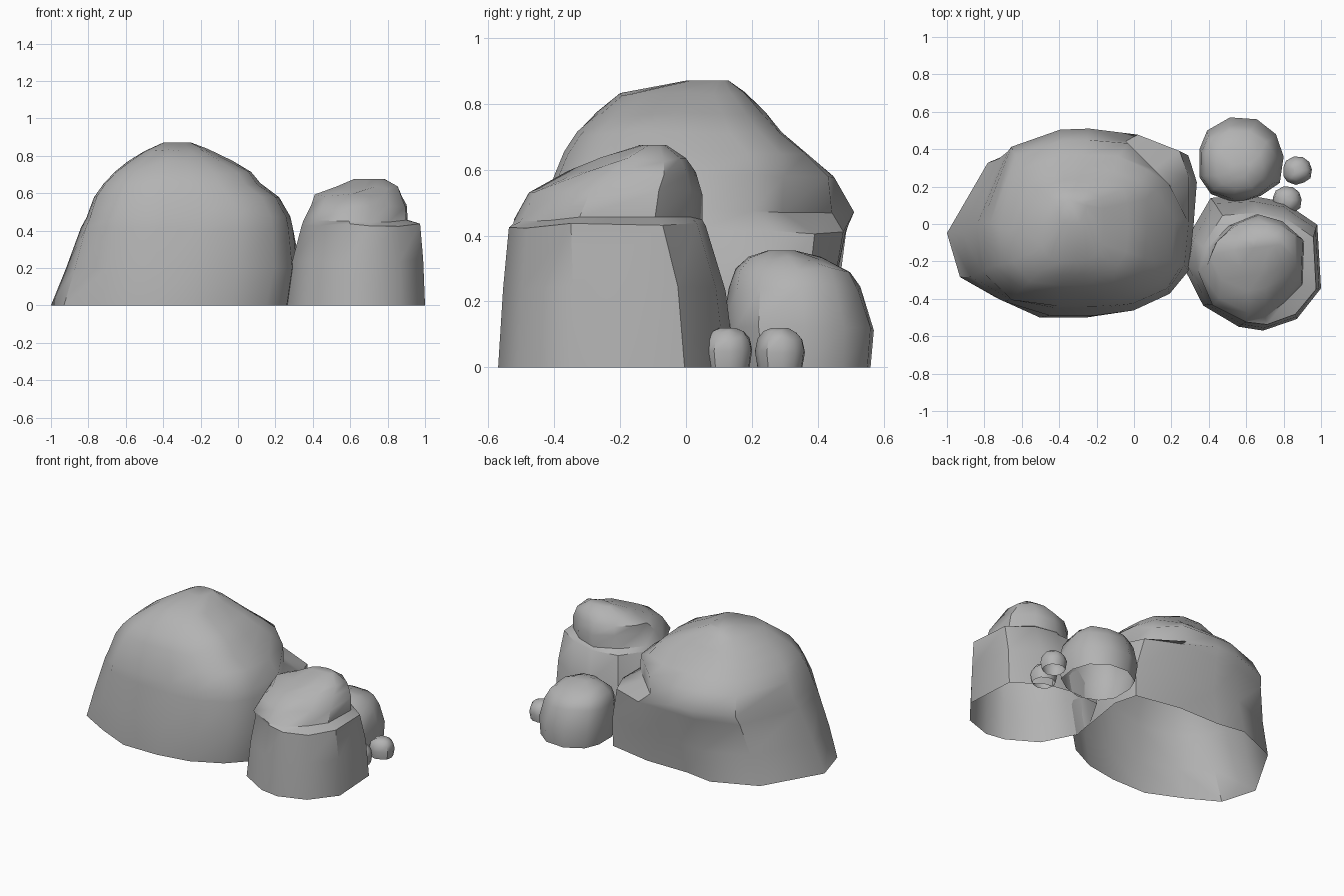
import bpy, bmesh, random
from math import radians

random.seed(4)
cube = bpy.data.objects.get("Cube")
if cube:
    bpy.data.objects.remove(cube, do_unlink=True)

stone = bpy.data.materials.new("stone_grey")
stone.use_nodes = True
stone.diffuse_color = (0.45, 0.45, 0.45, 1)
stone.node_tree.nodes["Principled BSDF"].inputs["Base Color"].default_value = stone.diffuse_color
stone.node_tree.nodes["Principled BSDF"].inputs["Roughness"].default_value = 0.8


def rock(name, outline, levels, powers, rough, chamfer=9):
    """Loft an outline through levels of (z, x0, x1, y0, y1, blend); open underneath.
    Blend turns the outline into a superellipse with its own power in each corner
    (front -x, front +x, back -x, back +x). Chamfer limits x + y on fully blended levels."""
    xs, ys = zip(*outline)
    bm = bmesh.new()
    rings = []
    for k, (z, x0, x1, y0, y1, blend) in enumerate(levels):
        ring = []
        for x, y in outline:
            u = 2 * (x - min(xs)) / (max(xs) - min(xs)) - 1
            v = 2 * (y - min(ys)) / (max(ys) - min(ys)) - 1
            power = powers[(u > 0) + 2 * (v > 0)]
            radius = (abs(u) ** power + abs(v) ** power) ** (-1 / power)
            scale = 1 + blend * (radius - 1)
            px = (x0 + x1 + u * scale * (x1 - x0)) / 2
            py = (y0 + y1 + v * scale * (y1 - y0)) / 2
            slide = max(0, px + py - chamfer) / 2 if blend == 1 else 0
            dz = random.uniform(-rough, rough) if 0 < k < len(levels) - 1 else 0
            ring.append(bm.verts.new((px - slide, py - slide, z + dz)))
        rings.append(ring)
    n = len(outline)
    for low, high in zip(rings, rings[1:]):
        for i in range(n):
            j = (i + 1) % n
            bm.faces.new((low[i], low[j], high[j], high[i]))
    bm.faces.new(rings[-1])
    mesh = bpy.data.meshes.new(name)
    bm.to_mesh(mesh)
    bm.free()
    mesh.materials.append(stone)
    obj = bpy.data.objects.new(name, mesh)
    bpy.context.collection.objects.link(obj)
    bpy.ops.object.select_all(action='DESELECT')
    obj.select_set(True)
    bpy.context.view_layer.objects.active = obj
    bpy.ops.object.shade_smooth_by_angle(angle=radians(42))


# Large boulder, growing boxier towards its shoulders, with a ledge at one back corner
rock("large_boulder",
     [(-1, -.02), (-.93, -.27), (-.73, -.39), (-.5, -.5), (-.25, -.5), (-.03, -.46),
      (.16, -.36), (.27, -.24), (.3, 0), (.34, .26), (.3, .42), (0, .48),
      (-.3, .48), (-.49, .51), (-.78, .38)],
     [(0, -1, .33, -.5, .45, 0), (.2, -.92, .34, -.49, .46, .4), (.41, -.84, .3, -.45, .49, .8),
      (.47, -.81, .28, -.44, .51, 1), (.58, -.77, .22, -.4, .45, 1),
      (.65, -.72, .12, -.37, .37, 1), (.71, -.66, .07, -.33, .29, 1),
      (.77, -.59, -.03, -.27, .24, 1), (.83, -.5, -.16, -.2, .18, 1),
      (.87, -.4, -.25, 0, .13, 1)],
     (4, 3.2, 2.5, 4), .006, .4)

# Medium boulder with a ledge below its off-centre cap
rock("medium_boulder",
     [(.26, -.23), (.37, -.44), (.56, -.55), (.69, -.57), (.87, -.51), (1, -.35),
      (.98, -.02), (.8, .1), (.63, .13), (.41, .12), (.29, -.08)],
     [(0, .26, 1, -.57, .15, 0), (.24, .29, .99, -.555, .12, 0), (.43, .34, .98, -.54, .06, .1),
      (.45, .35, .96, -.525, .05, 1), (.53, .39, .95, -.48, .05, 1),
      (.59, .41, .92, -.36, .03, 1), (.63, .53, .89, -.27, 0, 1),
      (.675, .62, .8, -.14, -.06, 1)],
     (2.2, 1.2, 1.6, 1.8), .008)

# Small boulder
small_outline = [(.36, .25), (.42, .16), (.55, .11), (.68, .15), (.78, .22), (.8, .36),
                 (.76, .48), (.66, .56), (.52, .57), (.4, .5), (.36, .4)]
rock("small_boulder", small_outline,
     [(0, .37, .79, .13, .56, 0), (.12, .35, .8, .11, .57, 0), (.24, .36, .77, .13, .53, .5),
      (.295, .38, .73, .15, .5, 1), (.33, .44, .69, .19, .41, 1),
      (.355, .51, .62, .25, .33, 1)],
     (2.6, 2.6, 2.6, 2.6), .008)

# Pebbles
for side, x, y in (("front", .82, .125), ("back", .875, .285)):
    pebble = [(z, x - r, x + r, y - r, y + r, 0)
              for z, r in ((0, .068), (.05, .076), (.085, .068), (.105, .05), (.12, .024))]
    rock(side + "_pebble", small_outline, pebble, (2, 2, 2, 2), .007)
